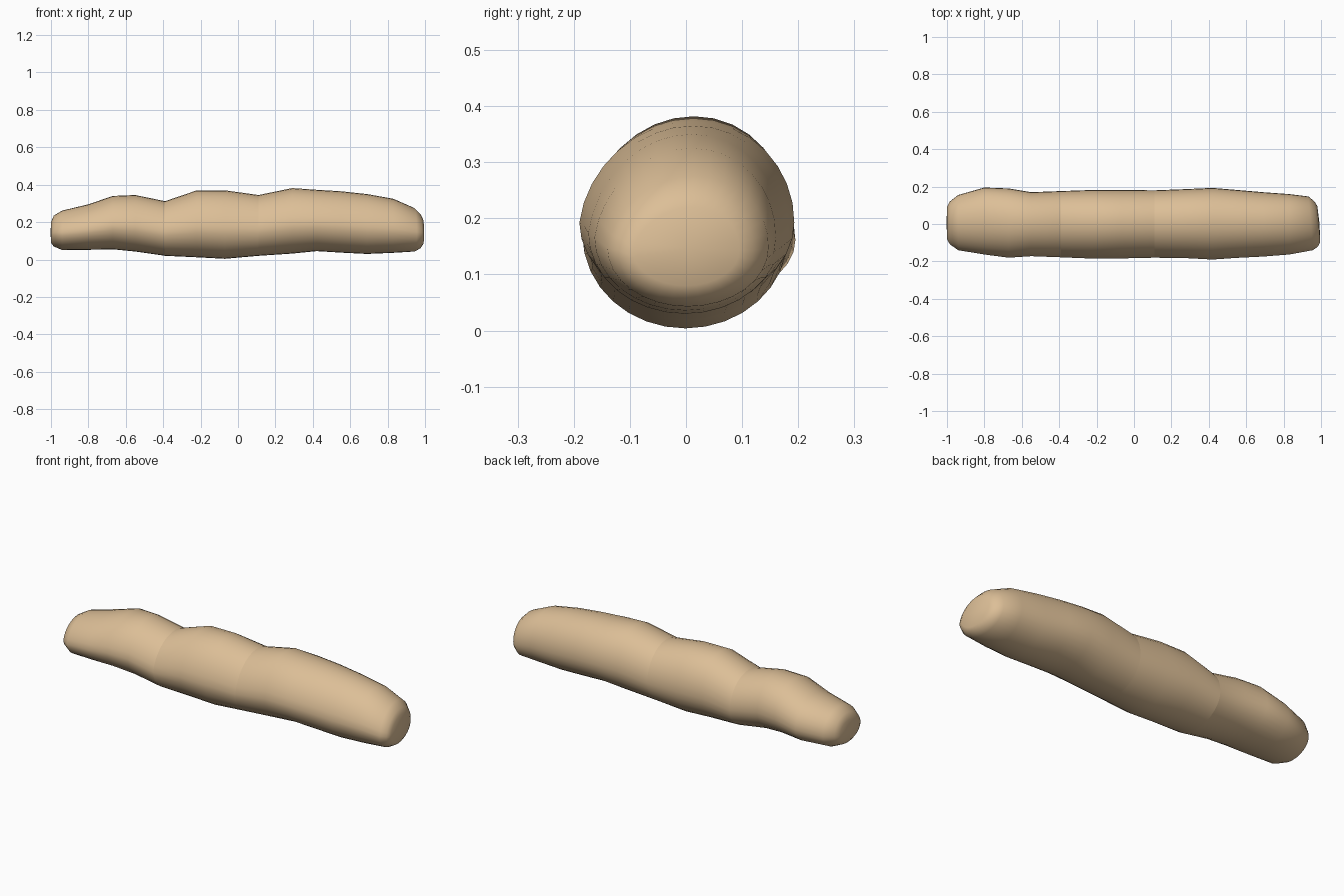
import bpy, bmesh, math

if "Cube" in bpy.data.objects:
    bpy.data.objects.remove(bpy.data.objects["Cube"])

skin = bpy.data.materials.new("warm tan")
skin.diffuse_color = (0.72, 0.52, 0.31, 1)
skin.use_nodes = True
skin.node_tree.nodes["Principled BSDF"].inputs["Base Color"].default_value = skin.diffuse_color

SIDES = 32
# cross-sections: x, bottom z, top z, front y, back y
TIP = [(-1.0, .09, .20, -.08, .09), (-.985, .07, .235, -.108, .12),
       (-.94, .051, .262, -.14, .155), (-.80, .052, .295, -.163, .195),
       (-.67, .055, .34, -.18, .19), (-.55, .043, .345, -.172, .17),
       (-.39, .02, .312, -.178, .176)]
MIDDLE = [TIP[-1], (-.22, .012, .37, -.185, .182), (-.07, .004, .37, -.184, .182),
          (.11, .02, .345, -.18, .18)]
BASE = [MIDDLE[-1], (.29, .032, .382, -.183, .187), (.42, .045, .373, -.19, .193),
        (.55, .037, .365, -.181, .182), (.69, .03, .35, -.174, .17),
        (.83, .036, .325, -.163, .16), (.945, .043, .275, -.14, .147),
        (.975, .06, .245, -.12, .12), (.988, .08, .22, -.095, .095)]


def segment(name, sections, cap=None):
    """Loft the sections; cap is 'start' or 'end' for a closed finger end."""
    bm = bmesh.new()
    rings = []
    for x, z0, z1, y0, y1 in sections:
        cy, hw = (y0 + y1) / 2, (y1 - y0) / 2
        zc = z0 + (z1 - z0) * .45          # widest a little below the middle
        ring = []
        for i in range(SIDES):
            a = math.tau * i / SIDES
            c, s = math.cos(a), math.sin(a)
            up = max(s, 0)
            y = cy + hw * c * (1 - .05 * up * abs(c)) + .012 * up
            z = zc + s * ((z1 - zc) if s > 0 else (zc - z0))
            # the right-hand end face leans slightly
            lean = -.08 * y if x > .93 else 0
            ring.append(bm.verts.new((x + lean, y, z)))
        rings.append(ring)
    for a, b in zip(rings, rings[1:]):
        for i in range(SIDES):
            j = (i + 1) % SIDES
            bm.faces.new((a[i], a[j], b[j], b[i]))
    if cap:
        ring = rings[0] if cap == "start" else rings[-1]
        mid = sum((v.co for v in ring), ring[0].co * 0) / SIDES
        mid.x += -.002 if cap == "start" else .004
        m = bm.verts.new(mid)
        for i in range(SIDES):
            bm.faces.new((ring[i], m, ring[(i + 1) % SIDES]) if cap == "end"
                         else (ring[i], ring[(i + 1) % SIDES], m))
    bmesh.ops.recalc_face_normals(bm, faces=bm.faces)
    # open tubes: make sure the faces point away from the axis
    f = max(bm.faces, key=lambda f: f.calc_center_median().z)
    if f.normal.z < 0:
        bmesh.ops.reverse_faces(bm, faces=bm.faces)
    me = bpy.data.meshes.new(name)
    bm.to_mesh(me)
    bm.free()
    me.materials.append(skin)
    for p in me.polygons:
        p.use_smooth = True
    ob = bpy.data.objects.new(name, me)
    bpy.context.collection.objects.link(ob)


# three jointed segments meeting at the creases
segment("tip_segment", TIP, "start")
segment("middle_segment", MIDDLE)
segment("base_segment", BASE, "end")
